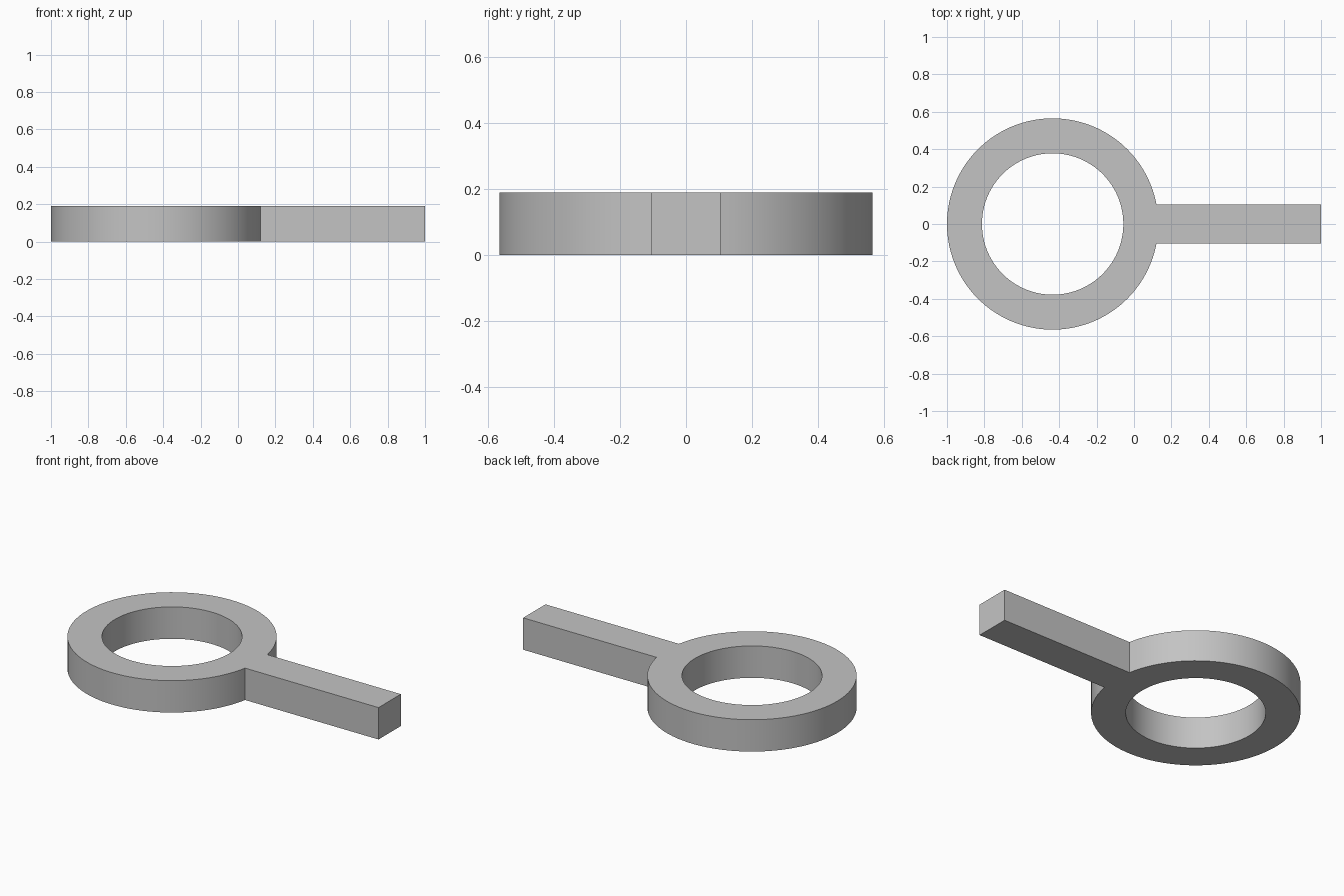
import bpy, bmesh, math
from mathutils import Vector

cube = bpy.data.objects.get("Cube")
if cube:
    bpy.data.objects.remove(cube, do_unlink=True)

OUTER, INNER, HEIGHT = 0.565, 0.378, 0.19
CENTRE_X, HALF_WIDTH, TIP_X = -0.435, 0.105, 1.0
SEGMENTS, JOINT_SEGMENTS = 88, 6

# Plain grey material
grey = bpy.data.materials.new("plain grey")
grey.use_nodes = True
colour = (0.55, 0.55, 0.55, 1)
grey.diffuse_color = colour
grey.node_tree.nodes["Principled BSDF"].inputs["Base Color"].default_value = colour

bm = bmesh.new()


def on_circle(radius, angle):
    return bm.verts.new((CENTRE_X + radius * math.cos(angle), radius * math.sin(angle), 0))


# Ring, open where the handle joins
joint = math.asin(HALF_WIDTH / OUTER)
sweep = 2 * math.pi - 2 * joint
angles = [joint + sweep * i / SEGMENTS for i in range(SEGMENTS + 1)]
outer = [on_circle(OUTER, a) for a in angles]
inner = [on_circle(INNER, a) for a in angles]
for i in range(SEGMENTS):
    bm.faces.new((inner[i], outer[i], outer[i + 1], inner[i + 1]))

# Joint between ring and handle, then the straight handle
arc = [on_circle(INNER, joint - 2 * joint * i / JOINT_SEGMENTS) for i in range(1, JOINT_SEGMENTS)]
bm.faces.new([outer[-1], outer[0], inner[0]] + arc + [inner[-1]])
tip = [bm.verts.new((TIP_X, y, 0)) for y in (-HALF_WIDTH, HALF_WIDTH)]
bm.faces.new((outer[-1], tip[0], tip[1], outer[0]))

# Thicken the flat outline into a solid
extruded = bmesh.ops.extrude_face_region(bm, geom=bm.faces[:], use_keep_orig=True)
top = [v for v in extruded["geom"] if isinstance(v, bmesh.types.BMVert)]
bmesh.ops.translate(bm, verts=top, vec=Vector((0, 0, HEIGHT)))
bmesh.ops.recalc_face_normals(bm, faces=bm.faces[:])

mesh = bpy.data.meshes.new("ring_with_handle")
bm.to_mesh(mesh)
bm.free()
mesh.materials.append(grey)
body = bpy.data.objects.new("ring_with_handle", mesh)
bpy.context.collection.objects.link(body)

# Smooth round walls, keep the rims sharp
bpy.context.view_layer.objects.active = body
body.select_set(True)
bpy.ops.object.shade_smooth_by_angle(angle=math.radians(30))
